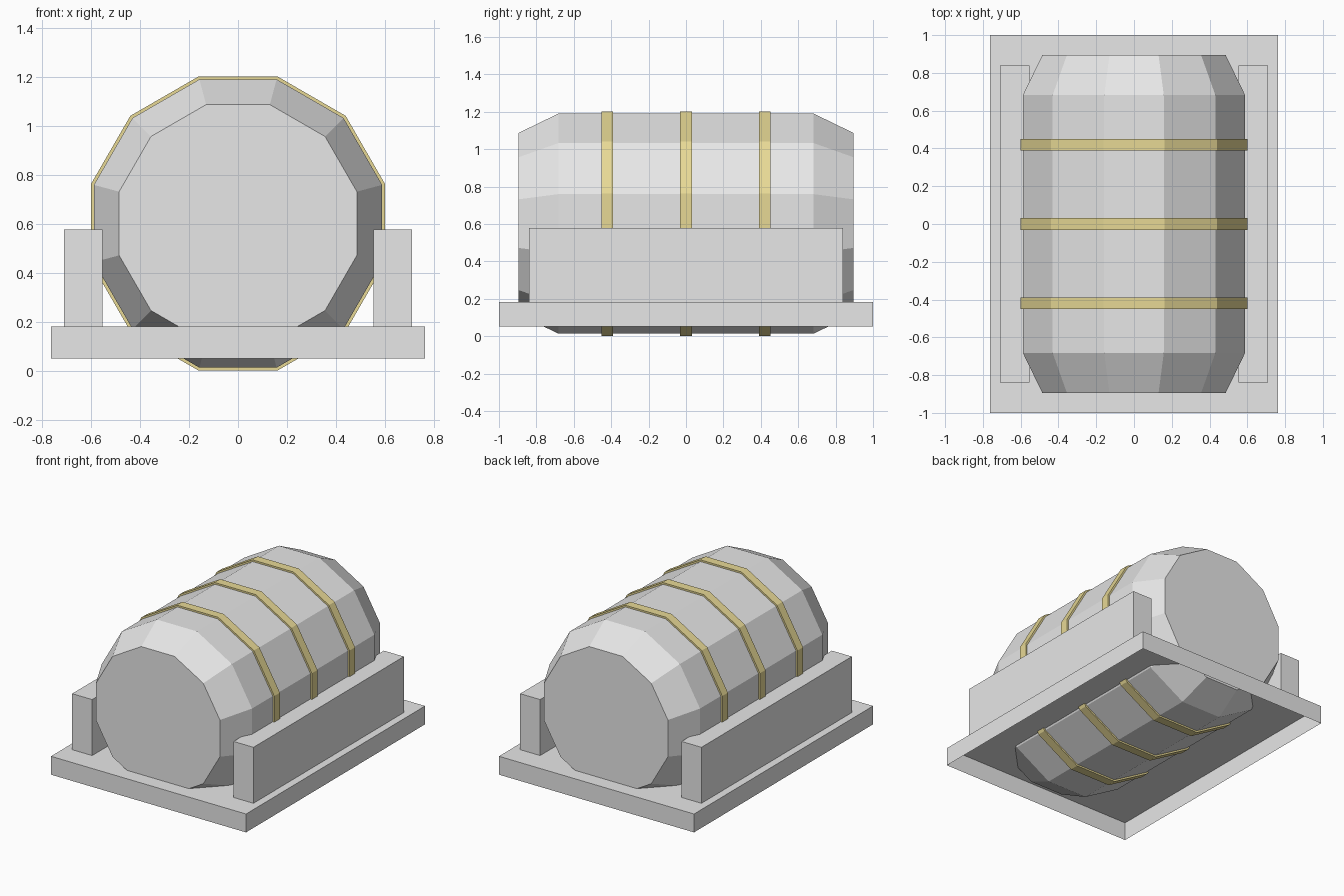
import bpy, bmesh, math

if "Cube" in bpy.data.objects:
    bpy.data.objects.remove(bpy.data.objects["Cube"])

SIDES = 12
CENTER_Z = 0.602


def material(name, color):
    m = bpy.data.materials.new(name)
    m.diffuse_color = (*color, 1)
    m.use_nodes = True
    m.node_tree.nodes["Principled BSDF"].inputs["Base Color"].default_value = m.diffuse_color
    return m


grey = material("light grey", (0.8, 0.8, 0.8))
brass = material("pale brass", (0.8, 0.69, 0.30))


def finish(bm, name, mat):
    me = bpy.data.meshes.new(name)
    bm.to_mesh(me)
    bm.free()
    me.materials.append(mat)
    ob = bpy.data.objects.new(name, me)
    bpy.context.collection.objects.link(ob)
    return ob


def lathe(name, profile, mat):
    """Twelve-sided solid along y from (y, apothem) pairs."""
    bm = bmesh.new()
    rings = []
    for y, apothem in profile:
        r = apothem / math.cos(math.pi / SIDES)
        ring = []
        for i in range(SIDES):
            a = 2 * math.pi * (i + 0.5) / SIDES
            ring.append(bm.verts.new((r * math.cos(a), y, CENTER_Z + r * math.sin(a))))
        rings.append(ring)
    for a, b in zip(rings, rings[1:]):
        for i in range(SIDES):
            j = (i + 1) % SIDES
            bm.faces.new((a[i], a[j], b[j], b[i]))
    bm.faces.new(rings[0])
    bm.faces.new(rings[-1])
    bmesh.ops.recalc_face_normals(bm, faces=bm.faces)
    return finish(bm, name, mat)


def box(name, lo, hi, mat, open_bottom=False):
    bm = bmesh.new()
    bmesh.ops.create_cube(bm, size=1)
    for v in bm.verts:
        v.co = [(l + h) / 2 + c * (h - l) for l, h, c in zip(lo, hi, v.co)]
    if open_bottom:
        bottom = [f for f in bm.faces if f.normal.z < -0.5]
        bmesh.ops.delete(bm, geom=bottom, context='FACES_ONLY')
    return finish(bm, name, mat)


# Barrel with tapered ends
lathe("barrel", [(-0.895, 0.485), (-0.683, 0.588), (0.683, 0.588), (0.895, 0.485)], grey)

# Three hoops around the barrel
for i, y in enumerate((-0.42, 0, 0.42)):
    lathe(f"hoop_{i + 1}", [(y - 0.031, 0.58), (y - 0.031, 0.6),
                            (y + 0.031, 0.6), (y + 0.031, 0.58)], brass)

# Base tray, hollow underneath
box("base", (-0.763, -1, 0.052), (0.763, 1, 0.182), grey, open_bottom=True)

# Side rails
for side, name in ((-1, "left_rail"), (1, "right_rail")):
    x = side * 0.631
    box(name, (x - 0.078, -0.84, 0.182), (x + 0.078, 0.84, 0.578), grey)
